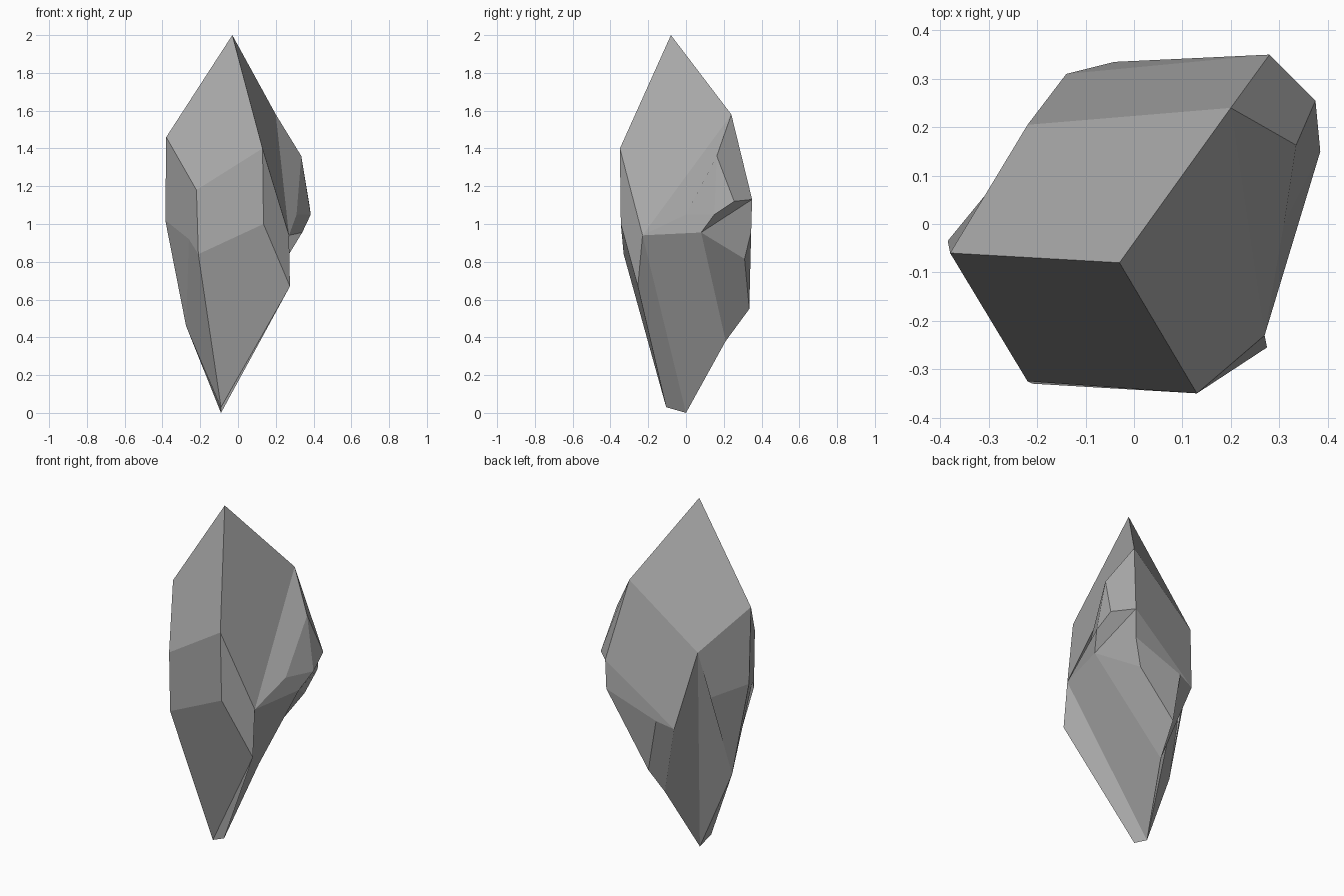
import bpy
import bmesh

cube = bpy.data.objects.get("Cube")
if cube:
    bpy.data.objects.remove(cube, do_unlink=True)

# One stone colour for the whole crystal
stone = bpy.data.materials.new("grey stone")
stone.use_nodes = True
grey = (.4, .4, .4, 1)
stone.diffuse_color = grey
stone.node_tree.nodes["Principled BSDF"].inputs["Base Color"].default_value = grey

bm = bmesh.new()


def corner(x, y, z):
    return bm.verts.new((x, y, z))


def facet(*corners):
    bm.faces.new(corners)


# Crown corners
tip = corner(-.03, -.08, 2)
crown_right = corner(-.38, -.06, 1.46)
crown_front = corner(.13, -.35, 1.4)
crown_low = corner(-.22, -.325, 1.18)
crown_left = corner(.2, .24, 1.58)
crown_back = corner(-.22, .205, 1.25)

# Chipped left side corners
chip_top = corner(.335, .163, 1.36)
chip_out = corner(.385, .15, 1.05)
chip_rear = corner(.375, .255, 1.12)
chip_in = corner(.31, 0, 1.05)
notch = corner(.34, .08, .955)
shoulder = corner(.27, -.23, .94)

# Back ridge corners
ridge_left = corner(.28, .35, 1.13)
ridge_left_low = corner(.276, .345, .96)
ridge_under = corner(.215, .31, .815)
ridge_mid = corner(-.04, .335, .85)
ridge_right = corner(-.14, .31, .82)
heel = corner(.01, .335, .55)
heel_low = corner(-.01, .21, .38)

# Front band corners
band_left = corner(.135, -.345, 1)
band_right = corner(-.21, -.33, .84)
hip = corner(.275, -.255, .67)

# Chipped right side corners
flank = corner(-.385, -.035, 1.02)
flank_back = corner(-.25, .13, .965)
flank_front = corner(-.26, -.245, .92)
flank_low = corner(-.275, -.035, .46)

# Foot corners
foot_front = corner(-.09, -.105, .03)
foot_back = corner(-.09, 0, 0)

# Crown facets
facet(tip, crown_right, crown_low, crown_front)
facet(tip, crown_front, shoulder, crown_left)
facet(tip, crown_left, crown_back, crown_right)

# Chipped left side facets
facet(crown_left, shoulder, chip_in, chip_top)
facet(chip_top, chip_in, chip_out)
facet(shoulder, notch, chip_out, chip_in)
facet(crown_left, chip_top, chip_rear, ridge_left)
facet(chip_top, chip_out, chip_rear)
facet(notch, ridge_left, chip_rear, chip_out)
facet(notch, ridge_under, ridge_left_low, ridge_left)

# Back facets
facet(shoulder, foot_back, heel_low, notch)
facet(notch, heel_low, heel, ridge_under)
facet(ridge_left_low, ridge_under, heel, ridge_mid)
facet(ridge_left, ridge_left_low, ridge_mid, ridge_right)
facet(ridge_mid, heel, heel_low, ridge_right)
facet(crown_left, ridge_left, ridge_right, crown_back)
facet(crown_back, ridge_right, heel_low, foot_back)

# Chipped right side facets
facet(crown_right, crown_back, flank_back, flank)
facet(flank, flank_back, flank_low)
facet(flank, flank_low, flank_front)
facet(crown_right, flank, flank_front, band_right, crown_low)
facet(flank_front, flank_low, foot_front, band_right)
facet(foot_front, flank_low, foot_back)
facet(crown_back, flank_low, flank_back)
facet(crown_back, foot_back, flank_low)

# Front facets
facet(hip, foot_front, foot_back, shoulder)
facet(band_left, band_right, foot_front, hip)
facet(crown_front, crown_low, band_right, band_left)
facet(crown_front, band_left, hip, shoulder)

bmesh.ops.recalc_face_normals(bm, faces=bm.faces)
mesh = bpy.data.meshes.new("crystal")
bm.to_mesh(mesh)
bm.free()
mesh.materials.append(stone)
crystal = bpy.data.objects.new("crystal", mesh)
bpy.context.collection.objects.link(crystal)
